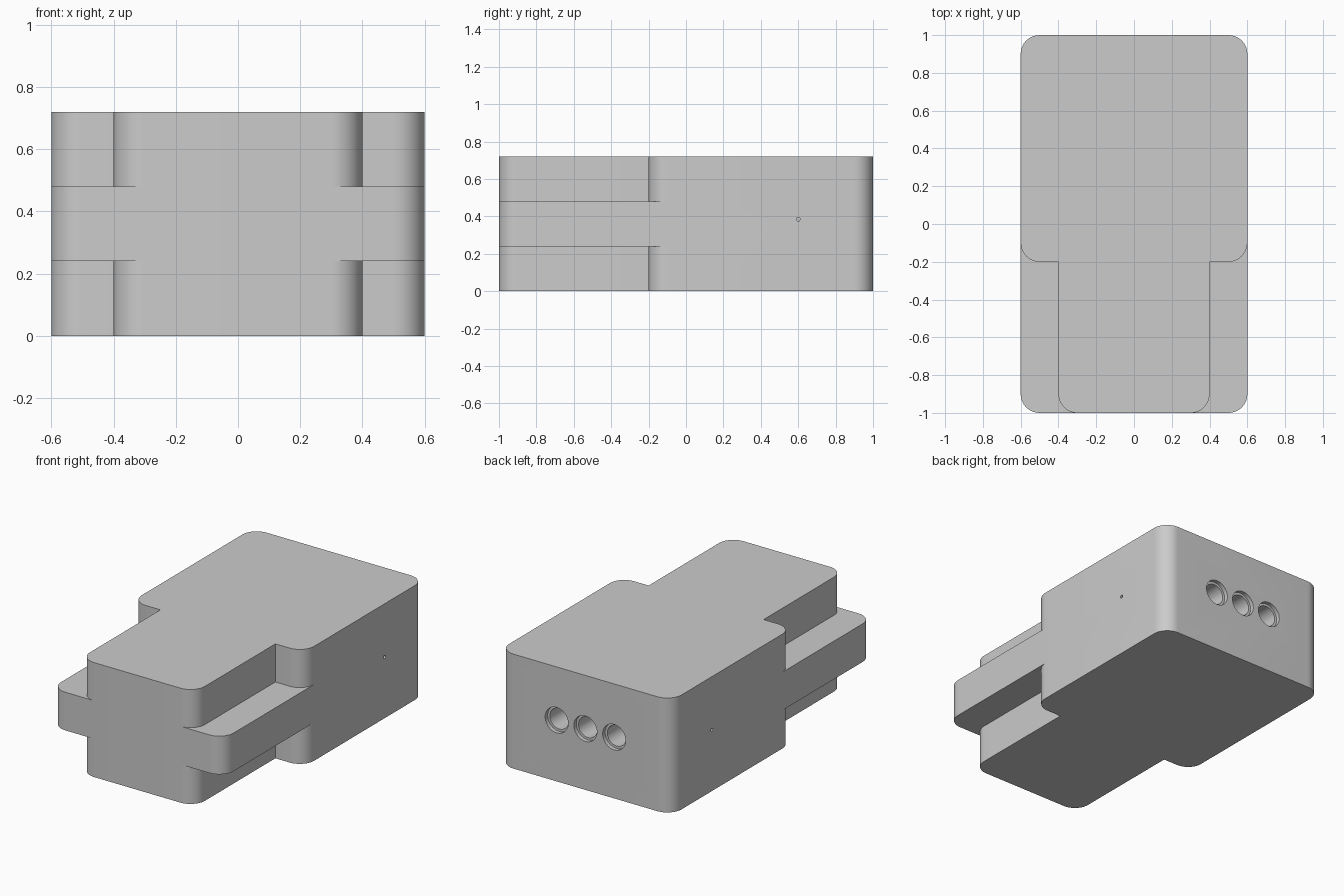
import bpy
import bmesh
from math import cos, sin, pi, radians
from mathutils import Matrix, Vector

if "Cube" in bpy.data.objects:
    bpy.data.objects.remove(bpy.data.objects["Cube"], do_unlink=True)

HALF_W, HALF_L, HEIGHT = 0.6, 1.0, 0.72
R = 0.1             # corner radius
CORE = 0.4          # half width of the narrow front section
STEP_Y = -0.2       # where the wide rear section begins
HOLE_Z = 0.385

grey = bpy.data.materials.new("plain_grey")
grey.use_nodes = True
grey.diffuse_color = (0.6, 0.6, 0.6, 1)
grey.node_tree.nodes["Principled BSDF"].inputs["Base Color"].default_value = (0.6, 0.6, 0.6, 1)


def arc(cx, cy, start, end, steps=14):
    angles = [radians(start + (end - start) * i / steps) for i in range(steps + 1)]
    return [(cx + R * cos(a), cy + R * sin(a)) for a in angles]


def finish(name, bm):
    bmesh.ops.recalc_face_normals(bm, faces=bm.faces)
    mesh = bpy.data.meshes.new(name)
    bm.to_mesh(mesh)
    bm.free()
    mesh.materials.append(grey)
    obj = bpy.data.objects.new(name, mesh)
    bpy.context.collection.objects.link(obj)
    return obj


def prism(name, outline, z0, z1):
    bm = bmesh.new()
    face = bm.faces.new([bm.verts.new((x, y, z0)) for x, y in outline])
    top = bmesh.ops.extrude_face_region(bm, geom=[face])["geom"]
    verts = [v for v in top if isinstance(v, bmesh.types.BMVert)]
    bmesh.ops.translate(bm, verts=verts, vec=(0, 0, z1 - z0))
    return finish(name, bm)


def drill(name, centre, axis, radius, depth, sides=48):
    # Cylinder reaching the given depth on both sides of the surface point
    bm = bmesh.new()
    turn = Vector((0, 0, 1)).rotation_difference(Vector(axis)).to_matrix().to_4x4()
    bmesh.ops.create_cone(bm, cap_ends=True, segments=sides, radius1=radius,
                          radius2=radius, depth=2 * depth,
                          matrix=Matrix.Translation(centre) @ turn)
    return finish(name, bm)


# Main body: rounded block
cx, cy = HALF_W - R, HALF_L - R
body = prism("main_body",
             arc(cx, cy, 0, 90) + arc(-cx, cy, 90, 180)
             + arc(-cx, -cy, 180, 270) + arc(cx, -cy, 270, 360), 0, HEIGHT)

# Corner notches above and below the side rails
notch = (arc(CORE - R, -cy, -90, 0) + [(CORE, STEP_Y)]
         + arc(cx, STEP_Y + R, -90, 0)
         + [(0.8, STEP_Y + R), (0.8, -1.2), (CORE - R, -1.2)])
cutters = []
for side in (1, -1):
    outline = [(side * x, y) for x, y in notch]
    cutters.append(prism("lower_notch_cutter", outline, -0.1, HEIGHT / 3))
    cutters.append(prism("upper_notch_cutter", outline, HEIGHT * 2 / 3, HEIGHT + 0.1))
    cutters.append(drill("side_pinhole_cutter", (side * HALF_W, 0.6, HOLE_Z),
                         (1, 0, 0), 0.01, 0.1, 16))

# Rear sockets: shallow counterbore around a deep bore
for x in (-0.2, 0, 0.2):
    cutters.append(drill("counterbore_cutter", (x, HALF_L, HOLE_Z), (0, 1, 0), 0.08, 0.025))
    cutters.append(drill("bore_cutter", (x, HALF_L, HOLE_Z), (0, 1, 0), 0.065, 0.3))

bpy.ops.object.select_all(action="DESELECT")
body.select_set(True)
bpy.context.view_layer.objects.active = body
for cutter in cutters:
    cutter.hide_render = True
    mod = body.modifiers.new("cut", "BOOLEAN")
    mod.operation = "DIFFERENCE"
    mod.solver = "EXACT"
    mod.object = cutter
    bpy.ops.object.modifier_apply(modifier=mod.name)
    bpy.data.objects.remove(cutter, do_unlink=True)

bpy.ops.object.shade_smooth_by_angle(angle=radians(30))
